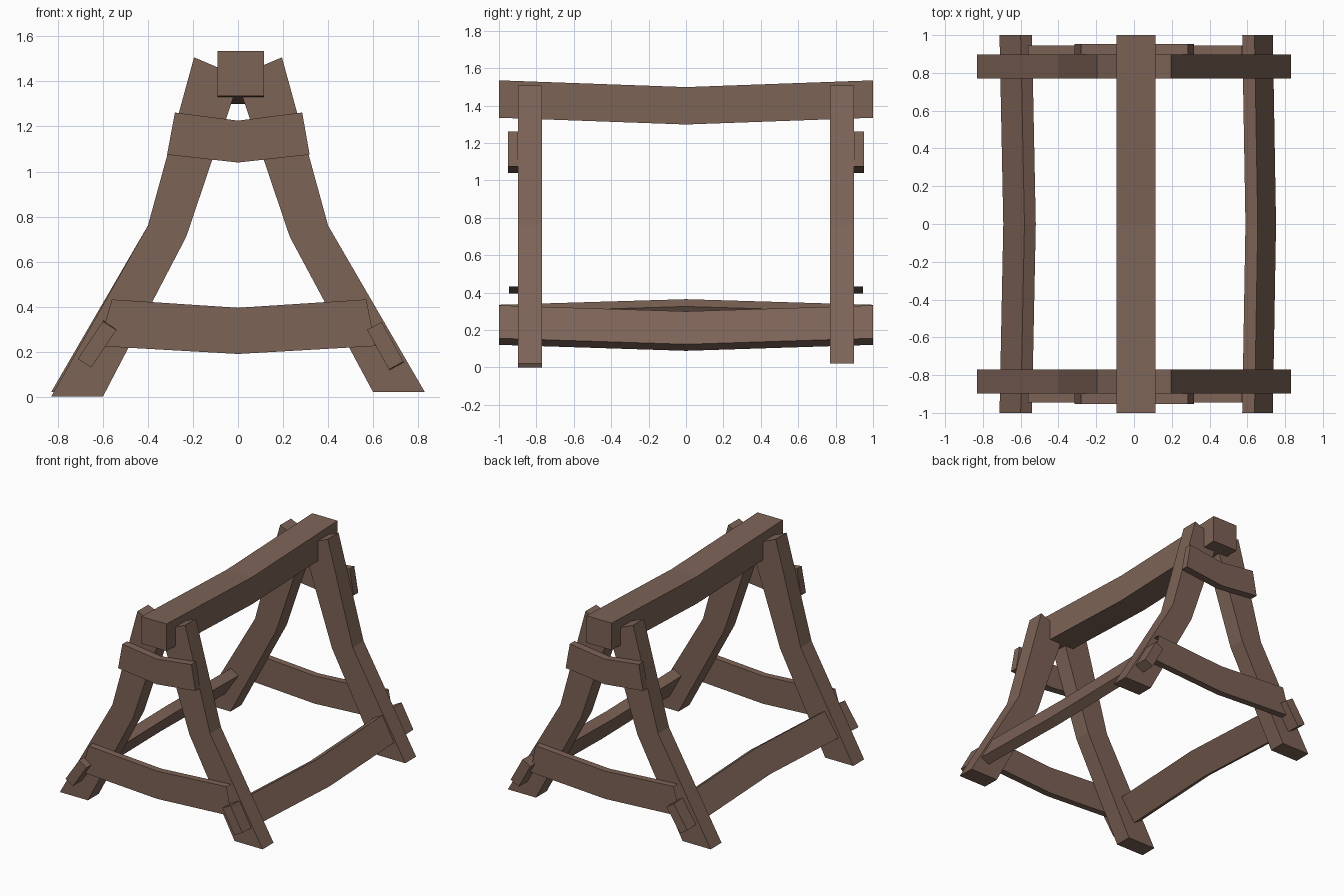
import bpy, bmesh

if "Cube" in bpy.data.objects:
    bpy.data.objects.remove(bpy.data.objects["Cube"])

wood = bpy.data.materials.new("brown wood")
wood.diffuse_color = (0.205, 0.125, 0.094, 1)
wood.use_nodes = True
wood.node_tree.nodes["Principled BSDF"].inputs["Base Color"].default_value = wood.diffuse_color


def loft(name, stations, caps=True):
    """Skin a chain of four-cornered sections into one flat-faced timber."""
    bm = bmesh.new()
    rings = [[bm.verts.new(p) for p in s] for s in stations]
    for a, b in zip(rings, rings[1:]):
        for i in range(4):
            j = (i + 1) % 4
            bm.faces.new((a[i], a[j], b[j], b[i]))
    ends = [bm.faces.new(rings[0]), bm.faces.new(rings[-1][::-1])]
    bmesh.ops.recalc_face_normals(bm, faces=bm.faces[:])
    if not caps:
        bmesh.ops.delete(bm, geom=ends, context='FACES_ONLY')
    me = bpy.data.meshes.new(name)
    bm.to_mesh(me)
    bm.free()
    me.materials.append(wood)
    ob = bpy.data.objects.new(name, me)
    bpy.context.collection.objects.link(ob)
    return ob


def board(name, pairs, y0, y1, caps=True):
    """Board in the xz plane from pairs of edge points, between two y depths."""
    loft(name, [[(a[0], y0, a[1]), (b[0], y0, b[1]),
                 (b[0], y1, b[1]), (a[0], y1, a[1])] for a, b in pairs], caps)


def beam(name, section, bend):
    """Timber along y, kinked at the middle by (dx, dz)."""
    loft(name, [[(x + bend[0] * k, y, z + bend[1] * k) for x, z in section]
                for y, k in ((-1, 0), (0, 1), (1, 0))])


# Two A-frames: crooked legs, upper collar and lower cross plank
for side, s in (("front", -1), ("back", 1)):
    inner, outer = s * 0.77, s * 0.897
    for hand, m in (("left", -1), ("right", 1)):
        foot = 0.005 if (m < 0 and s < 0) else 0.02
        if foot < 0.01:
            foot = 0.0
        board(f"{side}_{hand}_leg",
              [((m * 0.83, foot), (m * 0.60, foot)),
               ((m * 0.40, 0.76), (m * 0.23, 0.71)),
               ((m * 0.195, 1.507), (m * -0.01, 1.42))], inner, outer)
    board(f"{side}_upper_collar",
          [((-0.28, 1.262), (-0.315, 1.075)), ((0, 1.226), (0, 1.04)),
           ((0.285, 1.262), (0.318, 1.075))], outer, s * 0.952)
    board(f"{side}_lower_plank",
          [((-0.56, 0.432), (-0.62, 0.225)), ((0, 0.395), (0, 0.19)),
           ((0.57, 0.432), (0.61, 0.225))], outer, s * 0.946, caps=False)

# Sagging ridge beam
beam("ridge_beam", [(-0.092, 1.335), (0.115, 1.335), (0.115, 1.535), (-0.092, 1.535)],
     (0, -0.036))

# Tilted bottom rails
beam("left_rail", [(-0.60, 0.335), (-0.54, 0.296), (-0.652, 0.13), (-0.712, 0.168)],
     (0.02, 0.03))
beam("right_rail", [(0.573, 0.297), (0.638, 0.332), (0.735, 0.156), (0.67, 0.121)],
     (0.017, -0.032))
